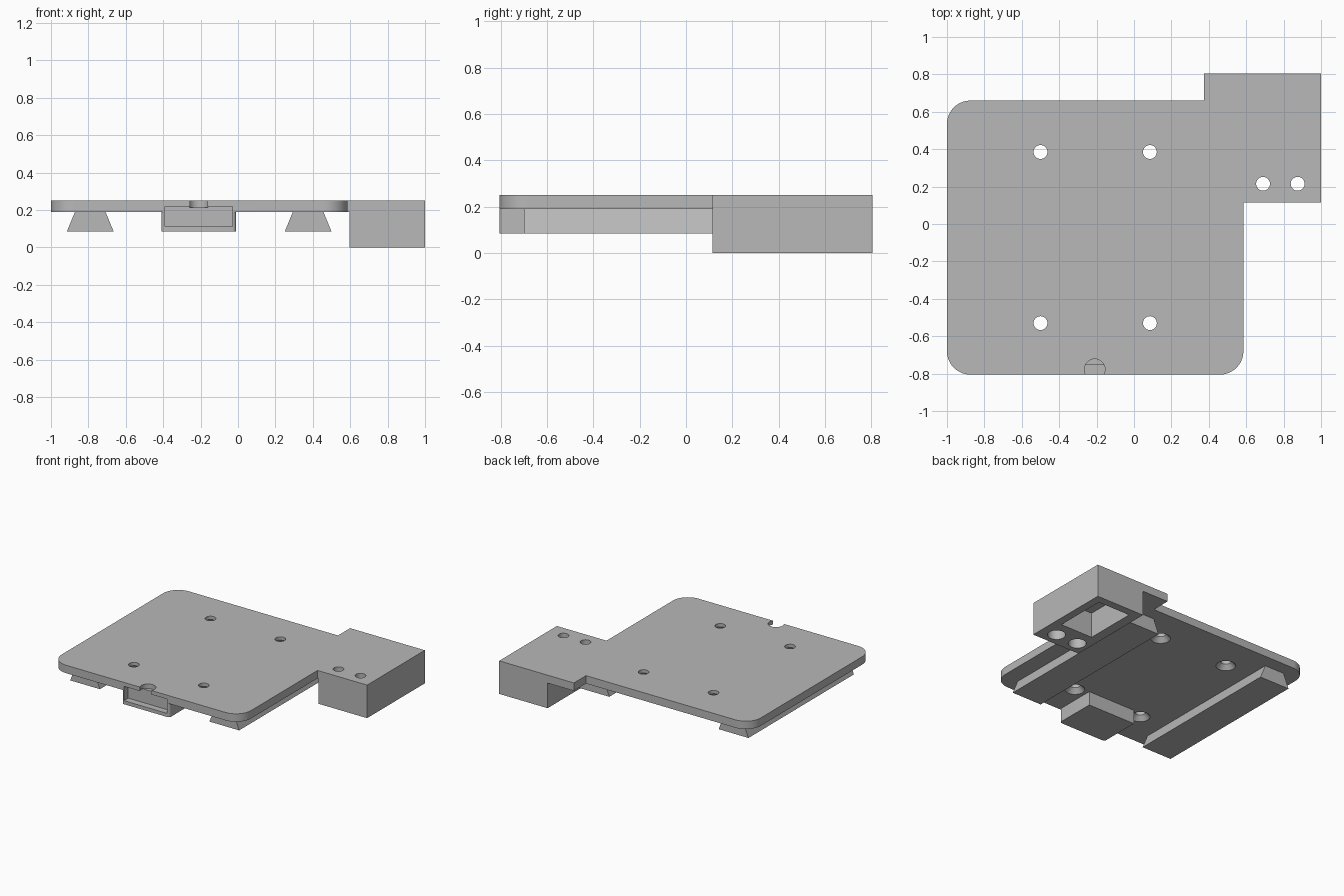
import bpy, bmesh, math
from mathutils import Vector

old = bpy.data.objects.get("Cube")
if old:
    bpy.data.objects.remove(old, do_unlink=True)

grey = bpy.data.materials.new("plain grey")
grey.use_nodes = True
colour = (0.48, 0.48, 0.48, 1)
grey.diffuse_color = colour
grey.node_tree.nodes["Principled BSDF"].inputs["Base Color"].default_value = colour

UNDER, TOP = 0.19, 0.25      # plate underside and top
FRONT = -0.805


def finish(name, bm):
    bmesh.ops.recalc_face_normals(bm, faces=bm.faces)
    mesh = bpy.data.meshes.new(name)
    bm.to_mesh(mesh)
    bm.free()
    mesh.materials.append(grey)
    obj = bpy.data.objects.new(name, mesh)
    bpy.context.collection.objects.link(obj)
    return obj


def prism(name, points, push):
    """Closed outline of 3D points, extruded along push."""
    bm = bmesh.new()
    face = bm.faces.new([bm.verts.new(p) for p in points])
    new = bmesh.ops.extrude_face_region(bm, geom=[face])["geom"]
    bmesh.ops.translate(bm, vec=Vector(push),
                        verts=[v for v in new if isinstance(v, bmesh.types.BMVert)])
    return finish(name, bm)


def box(name, x0, x1, y0, y1, z0, z1):
    return prism(name, [(x0, y0, z0), (x1, y0, z0), (x1, y1, z0), (x0, y1, z0)],
                 (0, 0, z1 - z0))


def rounded(corners, z, steps=10):
    """Outline from (x, y, radius) corners; square corners have radius 0."""
    out = []
    for i, (x, y, r) in enumerate(corners):
        p = Vector((x, y, z))
        if not r:
            out.append(p)
            continue
        a = Vector((*corners[i - 1][:2], z)) - p
        b = Vector((*corners[(i + 1) % len(corners)][:2], z)) - p
        a, b = a.normalized() * r, b.normalized() * r
        for k in range(steps + 1):
            t = k / steps * math.pi / 2
            out.append(p + a * (1 - math.sin(t)) + b * (1 - math.cos(t)))
    return out


def cone(name, x, y, z0, z1, r0, r1):
    bm = bmesh.new()
    bmesh.ops.create_cone(bm, cap_ends=True, segments=32, radius1=r0, radius2=r1,
                          depth=z1 - z0)
    bmesh.ops.translate(bm, vec=(x, y, (z0 + z1) / 2), verts=bm.verts)
    return finish(name, bm)


def combine(body, tool, operation):
    tool.hide_render = True
    mod = body.modifiers.new("combine", "BOOLEAN")
    mod.operation, mod.solver, mod.object = operation, "EXACT", tool
    bpy.context.view_layer.objects.active = body
    bpy.ops.object.modifier_apply(modifier=mod.name)
    bpy.data.objects.remove(tool, do_unlink=True)


# Plate with three rounded corners and the arm that carries the end block
R = 0.125
plan = [(-1, FRONT, R), (0.585, FRONT, R), (0.585, 0.115, 0), (1, 0.115, 0),
        (1, 0.805, 0), (0.375, 0.805, 0), (0.375, 0.66, 0), (-1, 0.66, R)]
plate = prism("mounting_plate", rounded(plan, UNDER), (0, 0, TOP - UNDER))

# Deep end block
combine(plate, box("end_block", 0.595, 1, 0.115, 0.805, 0, 0.22), "UNION")

# Front socket housing with softened front corners
housing = [(-0.41, FRONT, 0.02), (-0.01, FRONT, 0.02), (-0.01, -0.49, 0), (-0.41, -0.49, 0)]
combine(plate, prism("socket_housing", rounded(housing, 0.085, 5), (0, 0, 0.12)), "UNION")

# Socket recess in the front and thumb notch above it
combine(plate, box("recess_cutter", -0.39, -0.03, -0.9, -0.755, 0.112, 0.22), "DIFFERENCE")
combine(plate, cone("notch_cutter", -0.21, -0.777, 0.215, 0.3, 0.055, 0.055), "DIFFERENCE")

# Pocket under the end block
combine(plate, box("pocket_cutter", 0.67, 0.94, 0.345, 0.745, -0.1, UNDER), "DIFFERENCE")

# Countersunk plate holes
for x in (-0.5, 0.085):
    for y in (-0.53, 0.385):
        combine(plate, cone("hole_cutter", x, y, 0.1, 0.3, 0.037, 0.037), "DIFFERENCE")
        combine(plate, cone("sink_cutter", x, y, 0.17, 0.225, 0.086, 0.037), "DIFFERENCE")

# Counterbored block holes
for x in (0.69, 0.875):
    combine(plate, cone("hole_cutter", x, 0.215, -0.1, 0.3, 0.037, 0.037), "DIFFERENCE")
    combine(plate, cone("bore_cutter", x, 0.215, -0.1, UNDER, 0.062, 0.062), "DIFFERENCE")

# Dovetail rails below the plate
rails = []
for side, x in (("right", -0.79), ("left", 0.375)):
    profile = [(x - 0.125, -0.70, 0.085), (x + 0.125, -0.70, 0.085),
               (x + 0.082, -0.70, UNDER), (x - 0.082, -0.70, UNDER)]
    rails.append(prism(side + "_dovetail_rail", profile, (0, 1.26, 0)))

# Smooth curved walls, crisp edges
bpy.ops.object.select_all(action="DESELECT")
for obj in [plate] + rails:
    obj.select_set(True)
bpy.context.view_layer.objects.active = plate
bpy.ops.object.shade_smooth_by_angle(angle=math.radians(30))
